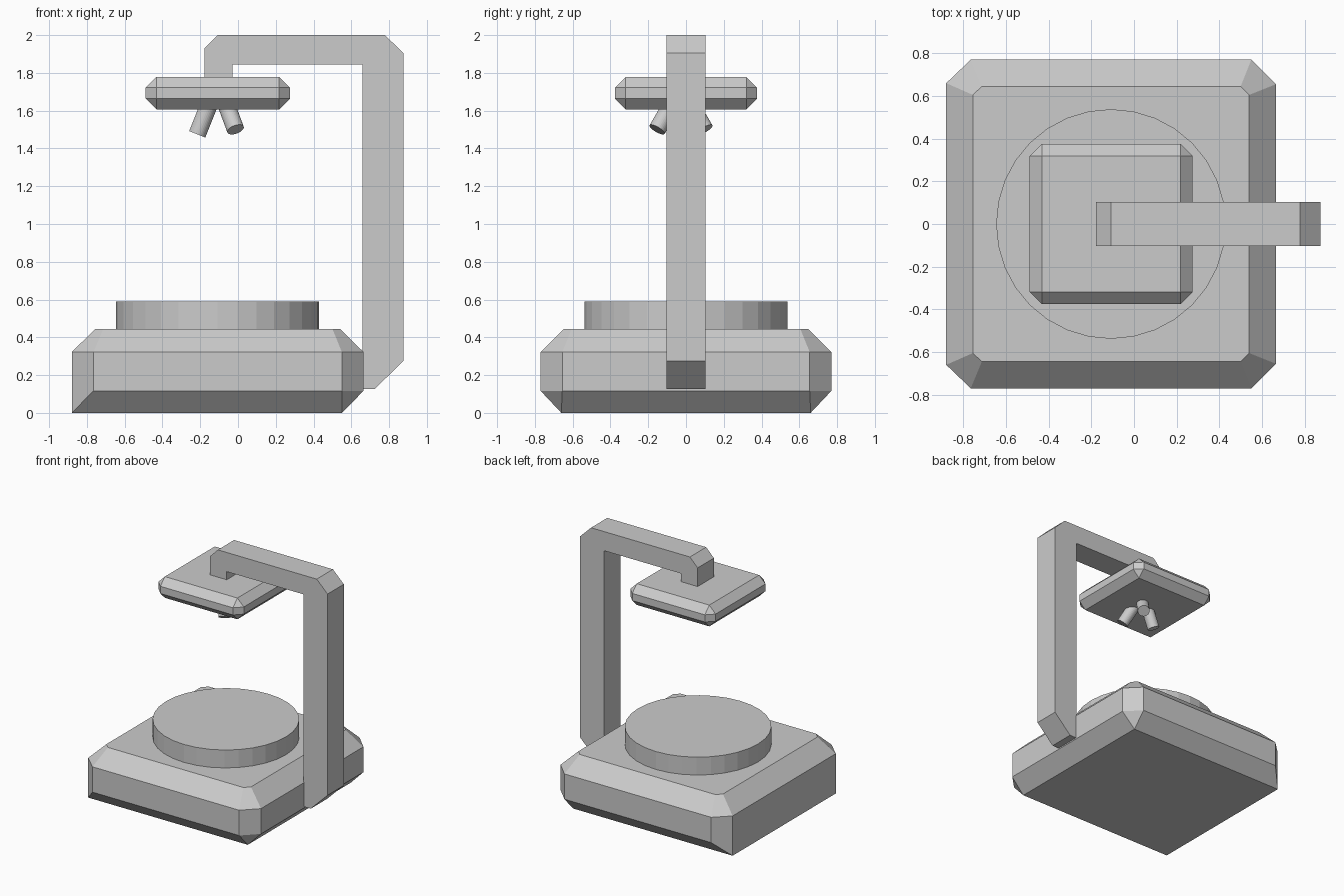
import bpy, bmesh
from mathutils import Vector

if "Cube" in bpy.data.objects:
    bpy.data.objects.remove(bpy.data.objects["Cube"])


def finish(bm, name):
    bmesh.ops.recalc_face_normals(bm, faces=bm.faces)
    me = bpy.data.meshes.new(name)
    bm.to_mesh(me)
    bm.free()
    ob = bpy.data.objects.new(name, me)
    bpy.context.collection.objects.link(ob)
    return ob


def hull(points, name):
    """Convex solid around points, with flat areas merged."""
    bm = bmesh.new()
    for p in points:
        bm.verts.new(p)
    res = bmesh.ops.convex_hull(bm, input=bm.verts)
    loose = [v for v in res["geom_interior"] if isinstance(v, bmesh.types.BMVert)]
    bmesh.ops.delete(bm, geom=loose, context='VERTS')
    bmesh.ops.dissolve_limit(bm, angle_limit=0.02, verts=bm.verts, edges=bm.edges)
    return finish(bm, name)


def rod(a, b, r, name, sides=32):
    """Capped cylinder from a to b."""
    a, b = Vector(a), Vector(b)
    d = b - a
    bm = bmesh.new()
    bmesh.ops.create_cone(bm, cap_ends=True, segments=sides, radius1=r, radius2=r, depth=d.length)
    ob = finish(bm, name)
    ob.rotation_mode = 'QUATERNION'
    ob.rotation_quaternion = d.to_track_quat('Z', 'Y')
    ob.location = (a + b) / 2
    return ob


# Base: chamfered block, left bottom edge left sharp
corners = [(-0.88, 0.66, 0), (0.55, 0.66, 0)]
for z in (0.117, 0.322):
    corners += [(-0.765, 0.77, z), (0.55, 0.77, z), (0.665, 0.655, z)]
corners += [(-0.88, 0.66, 0.322),
            (-0.755, 0.605, 0.445), (-0.713, 0.645, 0.445),
            (0.5, 0.645, 0.445), (0.54, 0.605, 0.445)]
hull([(x, s * y, z) for x, y, z in corners for s in (1, -1)], "base")

# Round platform
rod((-0.108, 0, 0.42), (-0.108, 0, 0.59), 0.538, "round_platform")

# Arm: bent profile extruded across y
profile = [(0.6, 0.127), (0.725, 0.127), (0.875, 0.275), (0.875, 1.905), (0.778, 2.0),
           (-0.108, 2.0), (-0.177, 1.93), (-0.177, 1.76), (-0.028, 1.76), (-0.028, 1.845),
           (0.66, 1.845), (0.66, 0.3), (0.6, 0.3)]
bm = bmesh.new()
face = bm.faces.new([bm.verts.new((x, -0.104, z)) for x, z in profile])
ext = bmesh.ops.extrude_face_region(bm, geom=[face])
for v in ext["geom"]:
    if isinstance(v, bmesh.types.BMVert):
        v.co.y += 0.208
finish(bm, "arm")

# Head plate: box with every edge chamfered
bm = bmesh.new()
bmesh.ops.create_cube(bm, size=1)
bmesh.ops.scale(bm, vec=(0.764, 0.752, 0.172), verts=bm.verts)
bmesh.ops.bevel(bm, geom=bm.edges[:], offset=0.057, segments=1, affect='EDGES')
finish(bm, "head_plate").location = (-0.107, 0, 1.693)

# Three splayed nozzles under the head: tip position and outward slope per unit drop
nozzles = [((-0.013, -0.153, 1.5), (0.37, -0.58)),
           ((-0.013, 0.1, 1.5), (0.37, 0.58)),
           ((-0.216, -0.025, 1.475), (-0.4, 0))]
for i, (tip, (sx, sy)) in enumerate(nozzles):
    rise = 1.64 - tip[2]
    rod((tip[0] - sx * rise, tip[1] - sy * rise, 1.64), tip, 0.046, f"nozzle_{i + 1}")
